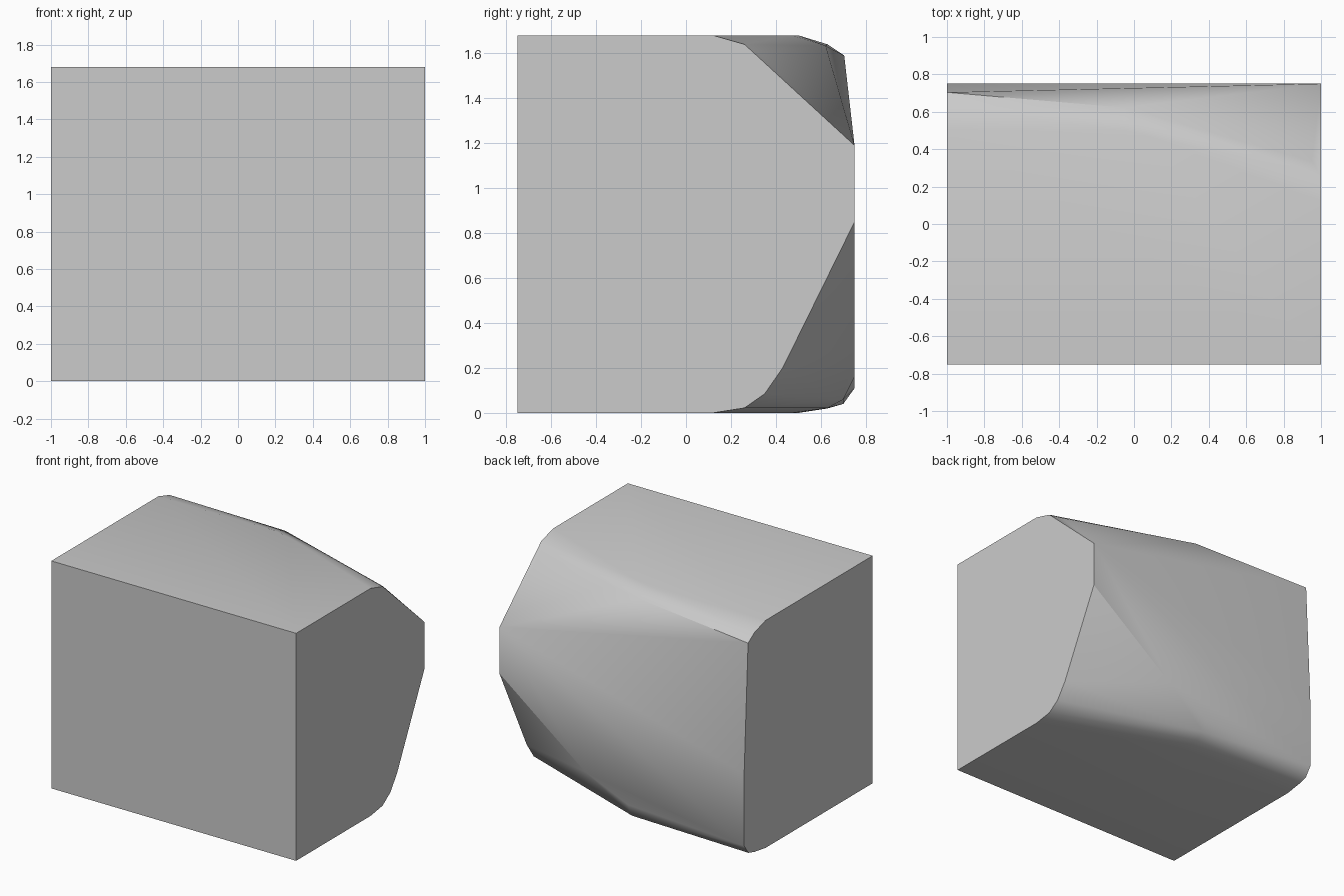
import bpy, bmesh, math

if "Cube" in bpy.data.objects:
    bpy.data.objects.remove(bpy.data.objects["Cube"])

H = 1.68

# cross-sections of the block as (y, z) outlines at each x station
sections = {
    # left end: tight rounding on both back edges
    -1.0: [(-.75, 0), (-.75, H), (.50, H), (.63, 1.64), (.704, 1.59),
           (.75, .64), (.75, .11), (.70, .04), (.63, .02), (.50, 0)],
    # middle: where the back starts to taper
    -.05: [(.50, H), (.622, 1.633), (.75, .16), (.70, .06), (.63, .022), (.50, 0)],
    .08: [(.47, H), (.47, 0)],
    .30: [(.75, .31)],
    .95: [(.335, 1.6)],
    # right end: wide bevels above and below
    1.0: [(-.75, 0), (-.75, H), (.12, H), (.26, 1.64), (.75, 1.19),
          (.75, .85), (.43, .20), (.35, .085), (.26, .022), (.12, 0)],
}

# skin all sections with one convex surface
bm = bmesh.new()
for x, outline in sections.items():
    for y, z in outline:
        bm.verts.new((x, y, z))
res = bmesh.ops.convex_hull(bm, input=bm.verts[:])
loose = [v for v in bm.verts if not v.link_faces]
bmesh.ops.delete(bm, geom=loose, context='VERTS')

# merge flat regions
bmesh.ops.dissolve_limit(bm, angle_limit=math.radians(0.3),
                         verts=bm.verts[:], edges=bm.edges[:])
bmesh.ops.recalc_face_normals(bm, faces=bm.faces[:])
mesh = bpy.data.meshes.new("tapered_block")
bm.to_mesh(mesh)
bm.free()

block = bpy.data.objects.new("tapered_block", mesh)
bpy.context.collection.objects.link(block)
bpy.context.view_layer.objects.active = block
block.select_set(True)
bpy.ops.object.shade_smooth_by_angle(angle=math.radians(30))
